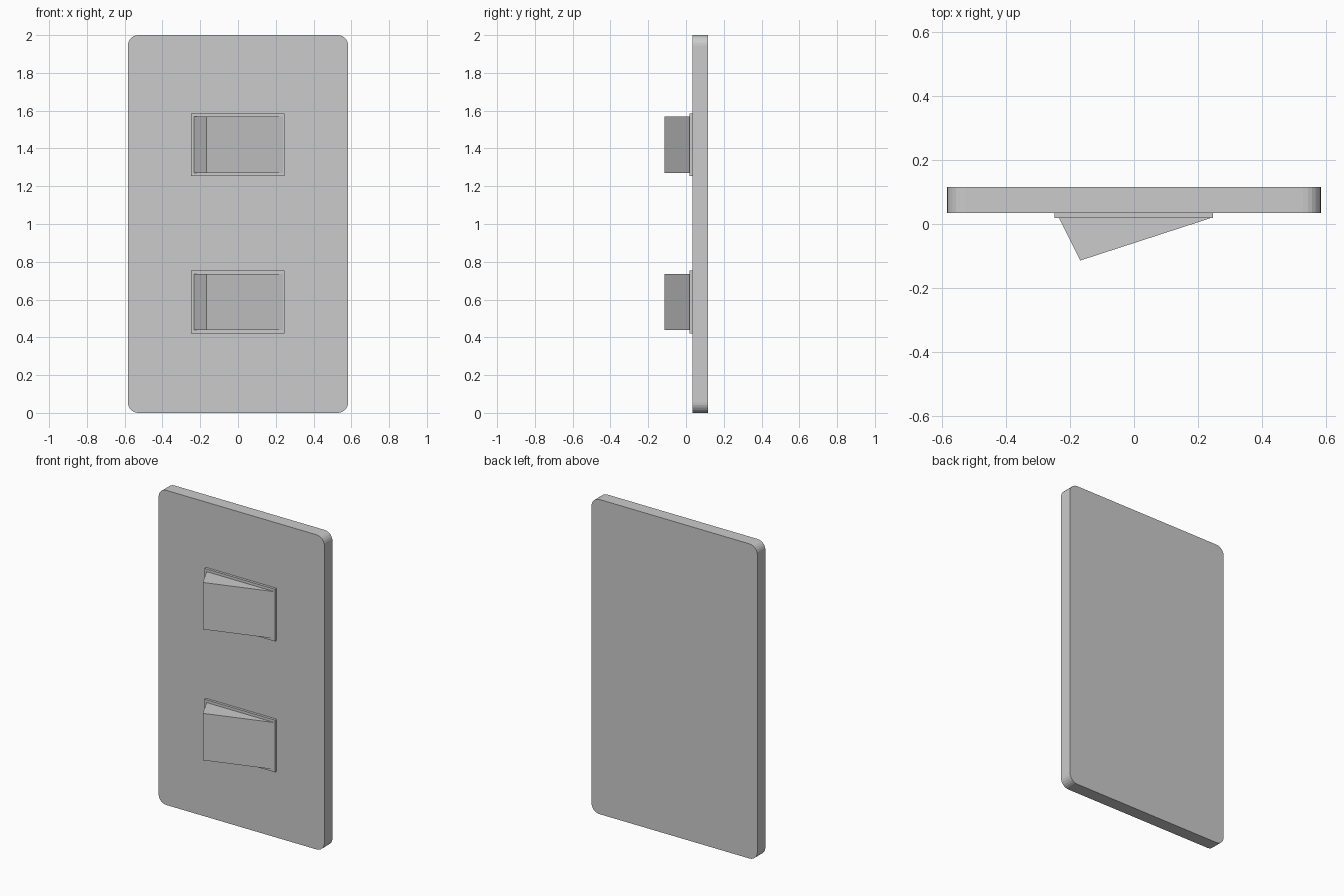
import bpy
import bmesh
import math

if "Cube" in bpy.data.objects:
    bpy.data.objects.remove(bpy.data.objects["Cube"])


def prism(name, profile, to3d, offset):
    """Extrude a closed 2D profile along a vector."""
    bm = bmesh.new()
    face = bm.faces.new([bm.verts.new(to3d(a, b)) for a, b in profile])
    ext = bmesh.ops.extrude_face_region(bm, geom=[face])
    moved = [g for g in ext["geom"] if isinstance(g, bmesh.types.BMVert)]
    bmesh.ops.translate(bm, verts=moved, vec=offset)
    bmesh.ops.recalc_face_normals(bm, faces=bm.faces)
    mesh = bpy.data.meshes.new(name)
    bm.to_mesh(mesh)
    bm.free()
    obj = bpy.data.objects.new(name, mesh)
    bpy.context.collection.objects.link(obj)
    return obj


def rounded_rect(x, z0, z1, r, steps):
    points = []
    centres = [(x - r, z1 - r), (-x + r, z1 - r), (-x + r, z0 + r), (x - r, z0 + r)]
    for i, (cx, cz) in enumerate(centres):
        for k in range(steps + 1):
            a = math.pi / 2 * (i + k / steps)
            points.append((cx + r * math.cos(a), cz + r * math.sin(a)))
    return points


# Wall plate with rounded corners
prism("wall_plate", rounded_rect(0.583, 0, 2, 0.055, 6),
      lambda x, z: (x, 0.035, z), (0, 0.081, 0))

# Two switches: thin surround plus wedge-shaped rocker
for label, z in (("lower", 0.587), ("upper", 1.419)):
    h = 0.166
    prism(label + "_surround",
          [(-0.248, z - h), (0.247, z - h), (0.247, z + h), (-0.248, z + h)],
          lambda x, zz: (x, 0.019, zz), (0, 0.018, 0))
    prism(label + "_rocker",
          [(-0.235, 0.021), (-0.168, -0.114), (0.238, 0.018), (0.238, 0.021)],
          lambda x, y: (x, y, z - 0.149), (0, 0, 0.298))
